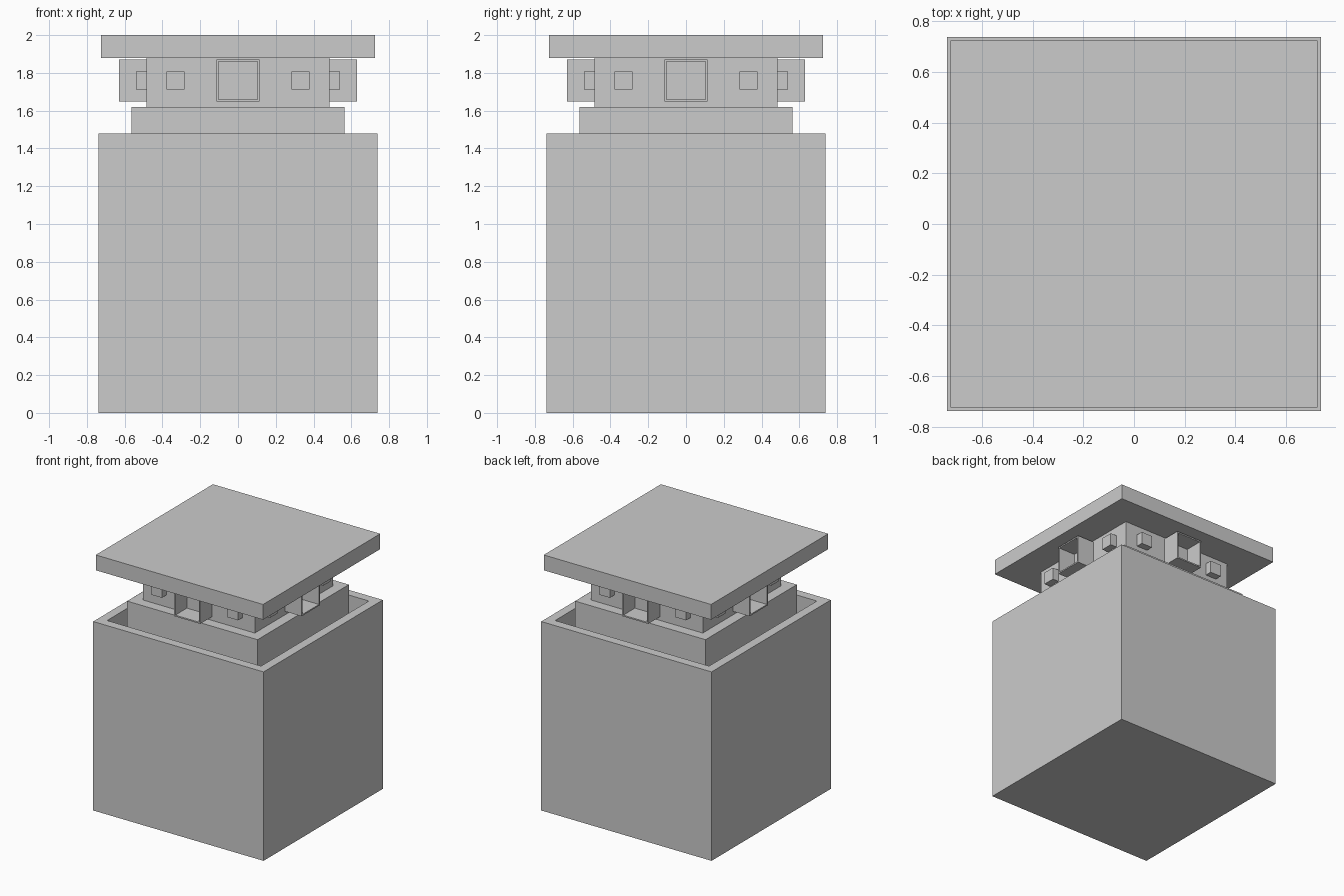
import bpy, bmesh
from math import pi
from mathutils import Matrix, Vector

if "Cube" in bpy.data.objects:
    bpy.data.objects.remove(bpy.data.objects["Cube"])


def block(name, lo, hi, recess=None, turn=0.0):
    """Box from corner lo to hi. recess = (direction, wall, depth) hollows one face."""
    lo, hi = Vector(lo), Vector(hi)
    bm = bmesh.new()
    bmesh.ops.create_cube(bm, size=1)
    bmesh.ops.scale(bm, vec=hi - lo, verts=bm.verts)
    bmesh.ops.translate(bm, vec=(lo + hi) / 2, verts=bm.verts)
    if recess:
        direction, wall, depth = recess
        direction = Vector(direction)
        bm.normal_update()
        face = max(bm.faces, key=lambda f: f.normal.dot(direction))
        bmesh.ops.inset_region(bm, faces=[face], thickness=wall)
        ext = bmesh.ops.extrude_discrete_faces(bm, faces=[face])
        bmesh.ops.translate(bm, vec=-direction * depth, verts=ext["faces"][0].verts)
    bmesh.ops.rotate(bm, cent=(0, 0, 0), matrix=Matrix.Rotation(turn, 3, 'Z'), verts=bm.verts)
    bmesh.ops.recalc_face_normals(bm, faces=bm.faces)
    mesh = bpy.data.meshes.new(name)
    bm.to_mesh(mesh)
    bm.free()
    obj = bpy.data.objects.new(name, mesh)
    bpy.context.collection.objects.link(obj)
    return obj


def square(name, half, z0, z1, recess=None):
    return block(name, (-half, -half, z0), (half, half, z1), recess)


# Stacked body: base with sunken top, plinth, neck and roof slab
SINK = 0.15
square("base", 0.738, 0, 1.48, ((0, 0, 1), 0.10, SINK))
square("plinth", 0.565, 1.48 - SINK, 1.62)
square("neck", 0.485, 1.62, 1.88)
square("roof_slab", 0.725, 1.88, 2.0)

# Each side: one open duct flanked by two small studs
for i, side in enumerate(("front", "right", "back", "left")):
    turn = i * pi / 2
    block(side + "_duct", (-0.113, -0.63, 1.648), (0.113, -0.485, 1.872),
          ((0, -1, 0), 0.015, 0.144), turn)
    for s, hand in ((-1, "a"), (1, "b")):
        x = s * 0.33
        block(f"{side}_stud_{hand}", (x - 0.048, -0.54, 1.712), (x + 0.048, -0.485, 1.808), None, turn)
